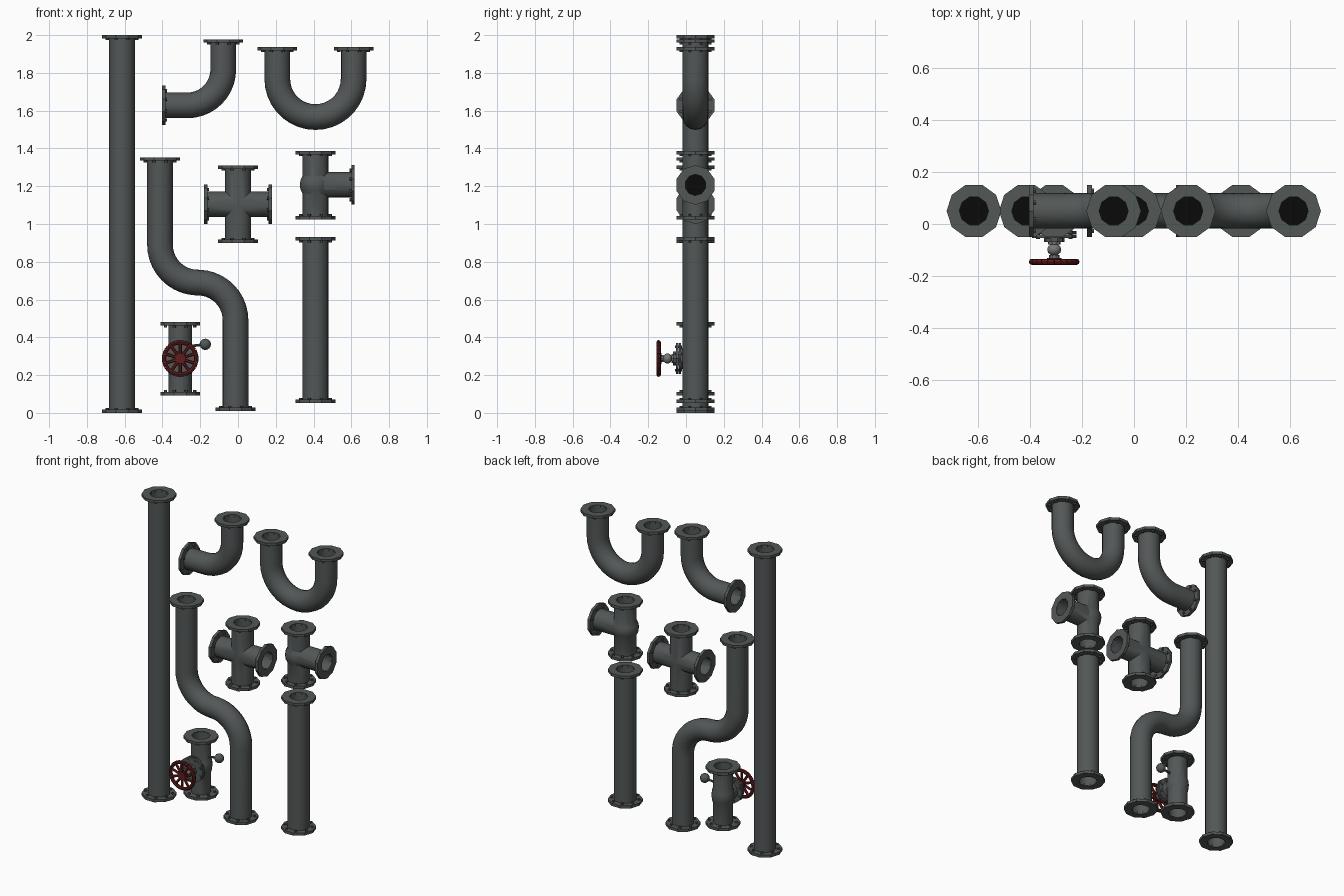
import bpy, bmesh, math
from mathutils import Vector, Matrix

if "Cube" in bpy.data.objects:
    bpy.data.objects.remove(bpy.data.objects["Cube"])

Y0 = 0.05                      # depth of every pipe axis
R, RI = 0.068, 0.057           # pipe outer and inner radius
FR, FT = 0.105, 0.018          # flange radius and thickness
E = 0.004                      # pipe ends sit just inside the flange faces


def material(name, colour):
    m = bpy.data.materials.new(name)
    m.diffuse_color = (*colour, 1)
    m.use_nodes = True
    m.node_tree.nodes["Principled BSDF"].inputs["Base Color"].default_value = m.diffuse_color
    return m


IRON = material("dark_iron", (0.085, 0.095, 0.094))
STEEL = material("stem_steel", (0.18, 0.19, 0.185))
RED = material("valve_red", (0.12, 0.012, 0.012))
BLACK = material("bore_black", (0.003, 0.003, 0.003))


def finish(bm, name, mats, smooth=True):
    bmesh.ops.recalc_face_normals(bm, faces=bm.faces)
    me = bpy.data.meshes.new(name)
    bm.to_mesh(me)
    bm.free()
    ob = bpy.data.objects.new(name, me)
    bpy.context.collection.objects.link(ob)
    for m in mats:
        me.materials.append(m)
    if smooth:
        shade(ob)
    return ob


def select(ob):
    bpy.ops.object.select_all(action='DESELECT')
    ob.select_set(True)
    bpy.context.view_layer.objects.active = ob


def shade(ob):
    select(ob)
    bpy.ops.object.shade_smooth_by_angle(angle=math.radians(30))


def sweep(bm, path, ro, ri=None, n=16):
    """Round tube along path; hollow when ri is given, capped otherwise."""
    pts = [Vector(p) for p in path]
    shells, faces = [], []
    for r in ([ro, ri] if ri else [ro]):
        rings = []
        for i, p in enumerate(pts):
            t = (pts[min(i + 1, len(pts) - 1)] - pts[max(i - 1, 0)]).normalized()
            b = Vector((0, 0, 1)) if abs(t.y) > 0.9 else Vector((0, 1, 0))
            u = b.cross(t).normalized()
            rings.append([bm.verts.new(p + r * (u * math.cos(a) + b * math.sin(a)))
                          for a in (2 * math.pi * k / n for k in range(n))])
        shells.append(rings)
    pairs = [p for rings in shells for p in zip(rings, rings[1:])]
    if ri:
        pairs += [(shells[0][e], shells[1][e]) for e in (0, -1)]
    for a, c in pairs:
        for k in range(n):
            j = (k + 1) % n
            faces.append(bm.faces.new((a[k], a[j], c[j], c[k])))
    if not ri:
        faces += [bm.faces.new(shells[0][e]) for e in (0, -1)]
    return faces


def cyl(bm, a, b, r, n=16):
    return sweep(bm, [a, b], r, None, n)


def ball(bm, c, r, scale=(1, 1, 1), u=16, v=10):
    m = Matrix.Translation(c) @ Matrix.Diagonal((*scale, 1))
    bmesh.ops.create_uvsphere(bm, u_segments=u, v_segments=v, radius=r, matrix=m)


def flange(name, x, z, dx, dz):
    """Ten-sided ring with its outer face at (x, z), bolts behind and a dark bore plug."""
    c, d, b = Vector((x, Y0, z)), Vector((dx, 0, dz)), Vector((0, 1, 0))
    bm = bmesh.new()
    sweep(bm, [c, c - d * FT], FR, 0.056, 10)
    for k in range(8):
        a = 2 * math.pi * (k + 0.5) / 8
        p = c + 0.084 * (b.cross(d) * math.cos(a) + b * math.sin(a))
        cyl(bm, p - d * FT * 0.5, p - d * (FT + 0.009), 0.009, 6)
    for f in cyl(bm, c - d * 0.075, c - d * 0.079, 0.059):
        f.material_index = 1
    finish(bm, name, [IRON, BLACK], False)


def arc(cx, cz, r, a0, a1, n=10):
    return [(cx + r * math.cos(math.radians(a0 + (a1 - a0) * i / n)), Y0,
             cz + r * math.sin(math.radians(a0 + (a1 - a0) * i / n))) for i in range(n + 1)]


def pipe(name, path):
    bm = bmesh.new()
    sweep(bm, path, R, RI)
    finish(bm, name, [IRON])


def bar(x0, z0, x1, z1, r):
    return lambda bm: cyl(bm, (x0, Y0, z0), (x1, Y0, z1), r)


def hollow(name, solids, bores):
    """Union of solids with the bores cut out."""
    objs = []
    for i, build in enumerate(solids + bores):
        bm = bmesh.new()
        build(bm)
        objs.append(finish(bm, name if i == 0 else "cutter", [IRON], False))
    select(objs[0])
    for i, o in enumerate(objs[1:], 1):
        o.hide_render = True
        m = objs[0].modifiers.new("cut", 'BOOLEAN')
        m.operation = 'UNION' if i < len(solids) else 'DIFFERENCE'
        m.solver = 'EXACT'
        m.object = o
        bpy.ops.object.modifier_apply(modifier=m.name)
        bpy.data.objects.remove(o)
    shade(objs[0])


# Straight pipes
for name, x, z0, z1 in (("long_pipe", -0.614, 0, 2), ("short_pipe", 0.41, 0.052, 0.93)):
    pipe(name, [(x, Y0, z0 + E), (x, Y0, z1 - E)])
    flange(name + "_bottom_flange", x, z0, 0, -1)
    flange(name + "_top_flange", x, z1, 0, 1)

# Elbow
pipe("elbow_pipe", [(-0.403 + E, Y0, 1.628)] + arc(-0.268, 1.818, 0.19, 270, 360)
     + [(-0.078, Y0, 1.978 - E)])
flange("elbow_side_flange", -0.403, 1.628, -1, 0)
flange("elbow_top_flange", -0.078, 1.978, 0, 1)

# U bend
pipe("u_bend_pipe", [(0.208, Y0, 1.937 - E)] + arc(0.41, 1.768, 0.202, 180, 360, 18)
     + [(0.612, Y0, 1.937 - E)])
for x in (0.208, 0.612):
    flange("u_bend_flange", x, 1.937, 0, 1)

# S bend
pipe("s_bend_pipe", [(-0.413, Y0, 1.353 - E)] + arc(-0.213, 0.89, 0.2, 180, 268)
     + arc(-0.213, 0.49, 0.2, 88, 0) + [(-0.013, Y0, 0.01 + E)])
flange("s_bend_top_flange", -0.413, 1.353, 0, 1)
flange("s_bend_bottom_flange", -0.013, 0.01, 0, -1)

# Cross junction
hollow("cross_junction",
       [bar(0, 0.9 + E, 0, 1.31 - E, R), bar(-0.18 + E, 1.105, 0.18 - E, 1.105, R)],
       [bar(0, 0.8, 0, 1.4, RI), bar(-0.3, 1.105, 0.3, 1.105, RI - 0.0005)])
for s in (-1, 1):
    flange("cross_flange", 0, 1.105 + s * 0.205, 0, s)
    flange("cross_flange", s * 0.18, 1.105, s, 0)

# Tee junction with a swollen middle
TX, TZ = 0.41, 1.207
hollow("tee_junction",
       [bar(TX, 1.025 + E, TX, 1.387 - E, R), bar(TX, TZ, 0.618 - E, TZ, R),
        lambda bm: ball(bm, (TX, Y0, TZ), 0.083)],
       [bar(TX, 0.9, TX, 1.5, RI), bar(TX, TZ, 0.7, TZ, RI - 0.0005)])
flange("tee_bottom_flange", TX, 1.025, 0, -1)
flange("tee_top_flange", TX, 1.387, 0, 1)
flange("tee_side_flange", 0.618, TZ, 1, 0)

# Valve body
VX, VZ = -0.306, 0.288
hollow("valve_body",
       [bar(VX, 0.093 + E, VX, 0.48 - E, 0.062),
        lambda bm: ball(bm, (VX, Y0, VZ), 0.07, (1, 1, 1.4)),
        lambda bm: cyl(bm, (VX, Y0, VZ), (VX, -0.03, VZ), 0.055)],
       [bar(VX, 0, VX, 0.6, 0.054)])
flange("valve_bottom_flange", VX, 0.093, 0, -1)
flange("valve_top_flange", VX, 0.48, 0, 1)

# Bonnet plates with bolts
bm = bmesh.new()
for y0, y1, r in ((-0.026, -0.038, 0.085), (-0.041, -0.053, 0.085), (-0.03, -0.07, 0.04)):
    cyl(bm, (VX, y0, VZ), (VX, y1, VZ), r, 10)
for k in range(8):
    a = math.pi * (k + 0.5) / 4
    x, z = VX + 0.068 * math.cos(a), VZ + 0.068 * math.sin(a)
    cyl(bm, (x, -0.022, z), (x, -0.057, z), 0.008, 6)
finish(bm, "valve_bonnet", [IRON])

# Valve stem
bm = bmesh.new()
for y0, y1, r in ((-0.05, -0.15, 0.012), (-0.066, -0.078, 0.024), (-0.118, -0.13, 0.02)):
    cyl(bm, (VX, y0, VZ), (VX, y1, VZ), r, 10)
ball(bm, (VX, -0.098, VZ), 0.027, (1, 0.9, 1), 12, 8)
finish(bm, "valve_stem", [STEEL])

# Hand wheel: rim, hub and spokes
bm = bmesh.new()
rim = [(VX + 0.086 * math.cos(a), -0.145, VZ + 0.086 * math.sin(a))
       for a in (2 * math.pi * i / 24 for i in range(24))]
for p, q in zip(rim, rim[1:] + rim[:1]):
    cyl(bm, p, q, 0.0115, 8)
cyl(bm, (VX, -0.13, VZ), (VX, -0.156, VZ), 0.028, 12)
for k in range(10):
    a = math.pi * (k + 0.5) / 5
    c, s = math.cos(a), math.sin(a)
    cyl(bm, (VX + 0.02 * c, -0.145, VZ + 0.02 * s),
        (VX + 0.085 * c, -0.146, VZ + 0.085 * s), 0.0085, 6)
finish(bm, "hand_wheel", [RED])

# Side knob on a thin rod
bm = bmesh.new()
cyl(bm, (VX + 0.04, Y0, 0.352), (-0.173, Y0, 0.363), 0.007, 8)
ball(bm, (-0.173, Y0, 0.363), 0.03, (1, 1, 1), 12, 8)
finish(bm, "side_knob", [IRON])
